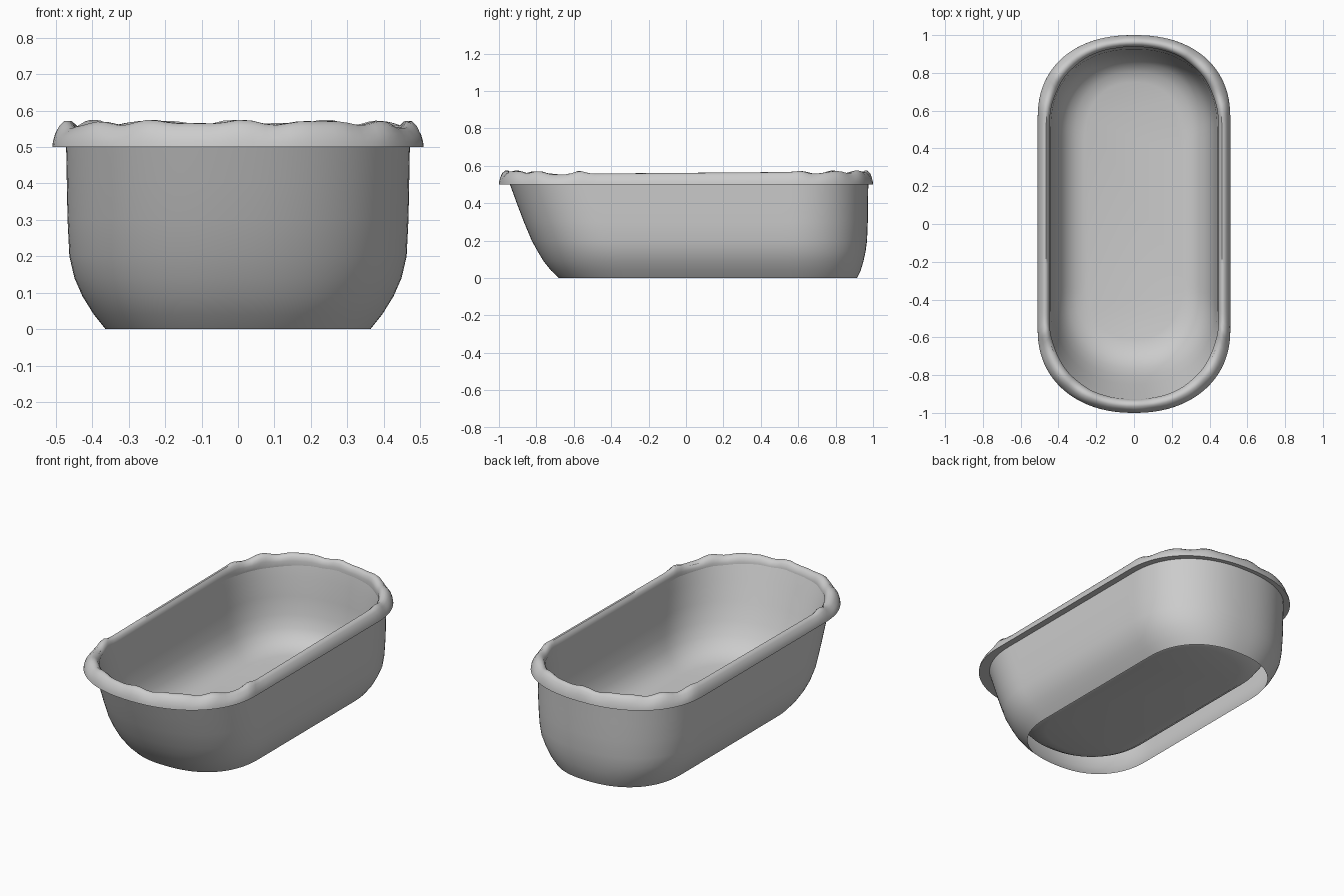
import bpy, bmesh, math

if "Cube" in bpy.data.objects:
    bpy.data.objects.remove(bpy.data.objects["Cube"])

N = 48          # segments on each rounded end
SIDE = 24       # segments on each straight side


def ring(w, yf, yb, ef, eb, nf=2.18, nb=2.25):
    """Plan outline: straight sides with a bulged elliptical end at front and back."""
    def end(a, y, e, n):
        c, s = math.cos(a), math.sin(a)
        return (math.copysign(abs(c) ** (2 / n), c) * w,
                y + math.copysign(abs(s) ** (2 / n), s) * e)
    back = [end(math.pi * i / N, yb - eb, eb, nb) for i in range(N + 1)]
    front = [end(math.pi + math.pi * i / N, yf + ef, ef, nf) for i in range(N + 1)]
    y0, y1 = yf + ef, yb - eb
    left = [(-w, y1 + (y0 - y1) * i / SIDE) for i in range(1, SIDE)]
    right = [(w, y0 + (y1 - y0) * i / SIDE) for i in range(1, SIDE)]
    return back + left + front + right


def loft(name, rings, closed=False, cap=False, angle=40):
    bm = bmesh.new()
    loops = [[bm.verts.new(p) for p in r] for r in rings]
    pairs = list(zip(loops, loops[1:])) + ([(loops[-1], loops[0])] if closed else [])
    for a, b in pairs:
        m = len(a)
        for i in range(m):
            j = (i + 1) % m
            bm.faces.new((a[i], a[j], b[j], b[i]))
    if cap:
        bm.faces.new(loops[-1])
    me = bpy.data.meshes.new(name)
    bm.to_mesh(me)
    bm.free()
    ob = bpy.data.objects.new(name, me)
    bpy.context.collection.objects.link(ob)
    bpy.ops.object.select_all(action='DESELECT')
    ob.select_set(True)
    bpy.context.view_layer.objects.active = ob
    bpy.ops.object.shade_smooth_by_angle(angle=math.radians(angle))
    return ob


def level(z, *args):
    return [(x, y, z) for x, y in ring(*args)]


# Outer shell, open underneath: z, half width, front y, back y, end lengths, bulges
outer = [(0.0, .364, -.68, .915, .36, .36, 2.35, 2.3),
         (.04, .396, -.722, .934, .38, .38, 2.3, 2.3),
         (.09, .427, -.762, .949, .40, .40, 2.25, 2.3),
         (.14, .449, -.792, .960, .41, .41, 2.2, 2.3),
         (.20, .463, -.825, .968, .42, .42), (.30, .468, -.867, .972, .43, .42),
         (.40, .470, -.905, .973, .43, .42), (.51, .472, -.945, .975, .43, .42)]
loft("outer_shell", [level(*r) for r in outer])

# Inner basin, from the rim down to the floor
inner = [(.545, .455, -.935, .945, .43, .42), (.45, .440, -.895, .925, .43, .42),
         (.34, .430, -.850, .915, .42, .41), (.24, .415, -.805, .900, .41, .40),
         (.17, .390, -.765, .880, .39, .38), (.12, .355, -.720, .850, .36, .36),
         (.09, .310, -.670, .805, .33, .33), (.075, .260, -.610, .750, .30, .30)]
loft("inner_basin", [level(*r) for r in inner], cap=True)


# Rim with uneven, scalloped ends and small bumps where the ends begin
def lump(x, y):
    ends = min(1, max(0, (abs(y) - .58) / .12))
    a = math.atan2(x, abs(y) - .45)
    wave = .005 * math.cos(a * 14) + .003 * math.cos(a * 23 + y)
    side = -.010 + .008 * (y + .5)
    bump = .016 * math.exp(-((y + .57) / .035) ** 2) + .006 * math.exp(-((y - .62) / .04) ** 2)
    dip = -.012 * math.exp(-((y + .70) / .08) ** 2) - .010 * math.exp(-((y - .70) / .05) ** 2)
    return ends * wave + (1 - ends) * side + bump + dip


# Rim section: z, half width, front y, back y, share of the lumpiness
section = [(.50, .450, -.930, .940, 0), (.50, .510, -1.0, 1.0, 0),
           (.515, .508, -.998, .998, .1), (.535, .502, -.992, .992, .4),
           (.555, .491, -.980, .982, .8), (.567, .478, -.966, .970, 1),
           (.568, .465, -.952, .957, 1), (.556, .454, -.938, .945, .9),
           (.535, .448, -.928, .938, .4)]
rim = []
for z, w, yf, yb, k in section:
    pts = []
    for x, y in ring(w, yf, yb, .44, .44):
        d = k * lump(x, y)
        f = 1 + .5 * d * (0 < k < .9)       # lumps also swell the outer face a little
        pts.append((x * f, y * f, z + d))
    rim.append(pts)
loft("rim", rim, closed=True, angle=50)
